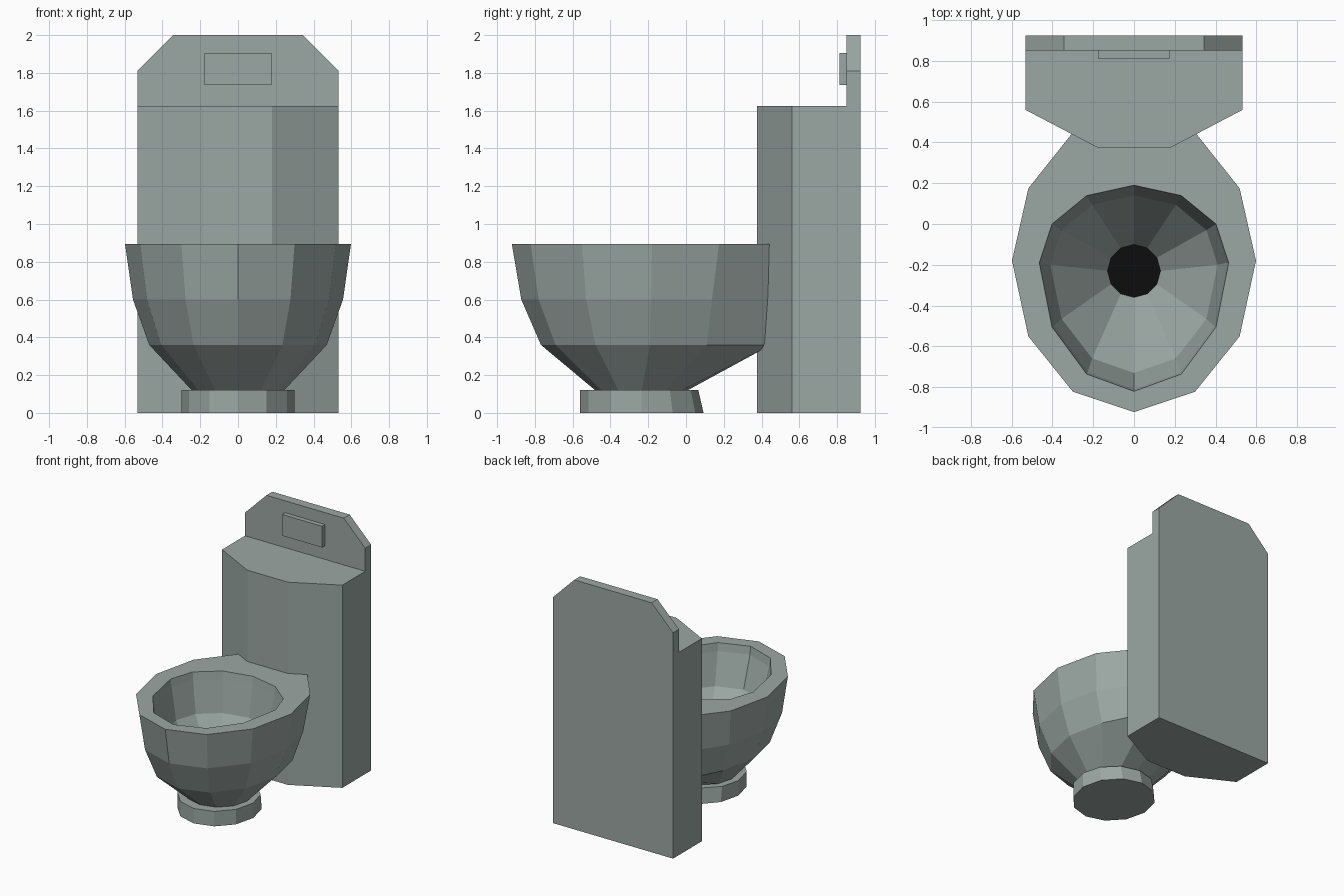
import bpy, bmesh, math

if "Cube" in bpy.data.objects:
    bpy.data.objects.remove(bpy.data.objects["Cube"])


def material(name, rgb):
    m = bpy.data.materials.new(name)
    m.diffuse_color = (*rgb, 1)
    m.use_nodes = True
    m.node_tree.nodes["Principled BSDF"].inputs["Base Color"].default_value = m.diffuse_color
    return m


ceramic = material("grey green ceramic", (0.33, 0.39, 0.37))
black = material("black drain", (0.004, 0.004, 0.004))


def finish(bm, name):
    bmesh.ops.recalc_face_normals(bm, faces=bm.faces)
    me = bpy.data.meshes.new(name)
    bm.to_mesh(me)
    bm.free()
    me.materials.append(ceramic)
    me.materials.append(black)
    ob = bpy.data.objects.new(name, me)
    bpy.context.collection.objects.link(ob)
    return ob


def prism(name, half, axis, lo, hi):
    """Extrude a profile mirrored in x along y or z."""
    outline = half + [(-x, v) for x, v in reversed(half)]
    bm = bmesh.new()
    put = (lambda x, v, t: (x, v, t)) if axis == "z" else (lambda x, v, t: (x, t, v))
    a, b = [[bm.verts.new(put(x, v, t)) for x, v in outline] for t in (lo, hi)]
    n = len(a)
    bm.faces.new(a)
    bm.faces.new(b)
    for i in range(n):
        bm.faces.new((a[i], a[(i + 1) % n], b[(i + 1) % n], b[i]))
    return finish(bm, name)


def egg(bm, rx, front, mid, back, z, wall=None):
    """Twelve-sided ring, longer at the front; wall flattens its back corners."""
    ring = []
    for i in range(12):
        a = math.radians(30 * i)
        c = math.cos(a)
        y = mid + c * ((back - mid) if c > 0 else (mid - front))
        if wall is not None and c > 0.8:
            y = wall
        ring.append(bm.verts.new((rx * math.sin(a), y, z)))
    return ring


def loft(bm, rings):
    for a, b in zip(rings, rings[1:]):
        for i in range(12):
            j = (i + 1) % 12
            bm.faces.new((a[i], a[j], b[j], b[i]))
    bm.faces.new(rings[0])
    return bm.faces.new(rings[-1])


# Cistern, raised back panel and flush button
prism("cistern", [(0.18, 0.375), (0.533, 0.56), (0.533, 0.925)], "z", 0, 1.625)
prism("back_panel", [(0.533, 1.6), (0.533, 1.81), (0.343, 2.0)], "y", 0.85, 0.925)
prism("flush_button", [(0.177, 1.735), (0.177, 1.905)], "y", 0.812, 0.86)

# Foot
bm = bmesh.new()
loft(bm, [egg(bm, 0.30, -0.56, -0.235, 0.093, 0),
          egg(bm, 0.30, -0.56, -0.235, 0.065, 0.12)])
finish(bm, "foot")

# Bowl: outer wall up to the rim, then the basin down to the drain
bm = bmesh.new()
drain = loft(bm, [
    egg(bm, 0.24, -0.475, -0.235, 0.0, 0.115),
    egg(bm, 0.47, -0.768, -0.19, 0.41, 0.36, 0.45),
    egg(bm, 0.556, -0.872, -0.185, 0.46, 0.60, 0.45),
    egg(bm, 0.598, -0.922, -0.18, 0.53, 0.893, 0.45),
    egg(bm, 0.464, -0.82, -0.19, 0.19, 0.893),
    egg(bm, 0.455, -0.81, -0.19, 0.18, 0.83),
    egg(bm, 0.41, -0.73, -0.2, 0.14, 0.58),
    egg(bm, 0.13, -0.36, -0.23, -0.10, 0.2)])
drain.material_index = 1
finish(bm, "bowl")
